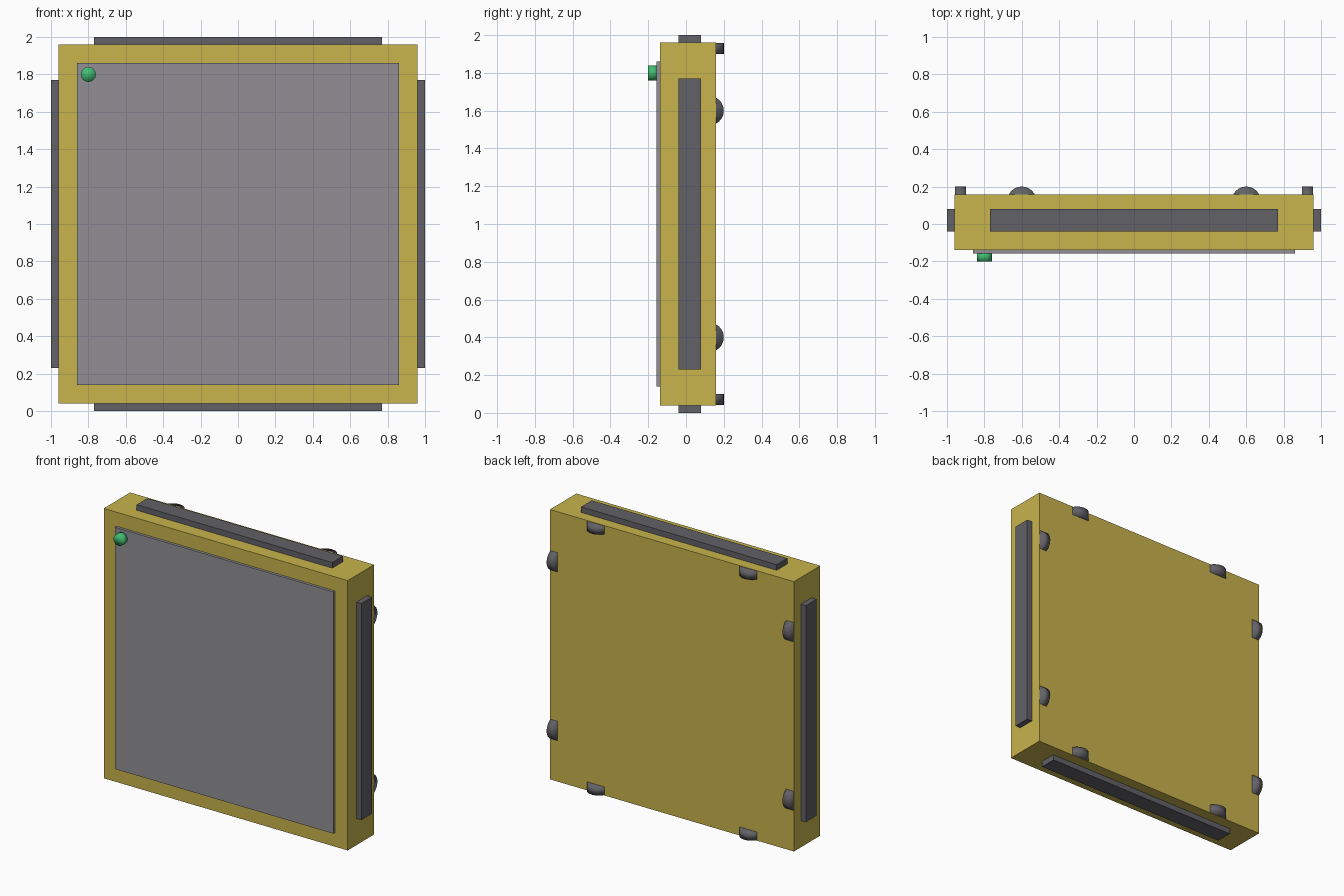
import bpy
import math
from mathutils import Vector

cube = bpy.data.objects.get("Cube")
if cube:
    bpy.data.objects.remove(cube, do_unlink=True)


def material(name, r, g, b):
    mat = bpy.data.materials.new(name)
    mat.use_nodes = True
    mat.diffuse_color = (r, g, b, 1)
    mat.node_tree.nodes["Principled BSDF"].inputs["Base Color"].default_value = (r, g, b, 1)
    return mat


YELLOW = material("mustard yellow", 0.578, 0.456, 0.073)
GREY = material("mid grey", 0.283, 0.275, 0.296)
DARK = material("dark grey", 0.122, 0.120, 0.136)
GREEN = material("green", 0.054, 0.515, 0.171)


def box(name, low, high, mat):
    low, high = Vector(low), Vector(high)
    bpy.ops.mesh.primitive_cube_add(size=1, location=(low + high) / 2)
    obj = bpy.context.object
    obj.name = name
    obj.scale = high - low
    bpy.ops.object.transform_apply(location=False, rotation=False, scale=True)
    obj.data.materials.append(mat)
    return obj


def disc(name, centre, radius, depth, rotation, mat):
    bpy.ops.mesh.primitive_cylinder_add(vertices=32, radius=radius, depth=depth,
                                        location=centre, rotation=rotation)
    obj = bpy.context.object
    obj.name = name
    obj.data.materials.append(mat)
    bpy.ops.object.shade_smooth()
    return obj


# Case and front panel
MID = 1.0
box("case", (-0.96, -0.138, 0.04), (0.96, 0.158, 1.96), YELLOW)
box("front_panel", (-0.86, -0.157, 0.14), (0.86, -0.12, 1.86), GREY)

# Bars along the four edges
for side, label in ((-1, "right"), (1, "left")):
    a, b = sorted((side * 0.94, side * 1.0))
    box(label + "_bar", (a, -0.04, MID - 0.77), (b, 0.08, MID + 0.77), DARK)
for side, label in ((-1, "bottom"), (1, "top")):
    a, b = sorted((side * 0.94, side * 1.0))
    box(label + "_bar", (-0.77, -0.04, MID + a), (0.77, 0.08, MID + b), DARK)

# Round feet peeking out of the back, two along each edge
for side in (-1, 1):
    for along in (-0.6, 0.6):
        disc("side_foot", (side * 0.928, 0.122, MID + along), 0.078, 0.058,
             (0, math.pi / 2, 0), DARK)
        disc("end_foot", (along, 0.122, MID + side * 0.928), 0.078, 0.058,
             (0, 0, 0), DARK)

# Button in the upper corner of the panel
disc("button", (-0.8, -0.175, 1.8), 0.04, 0.05, (math.pi / 2, 0, 0), GREEN)
